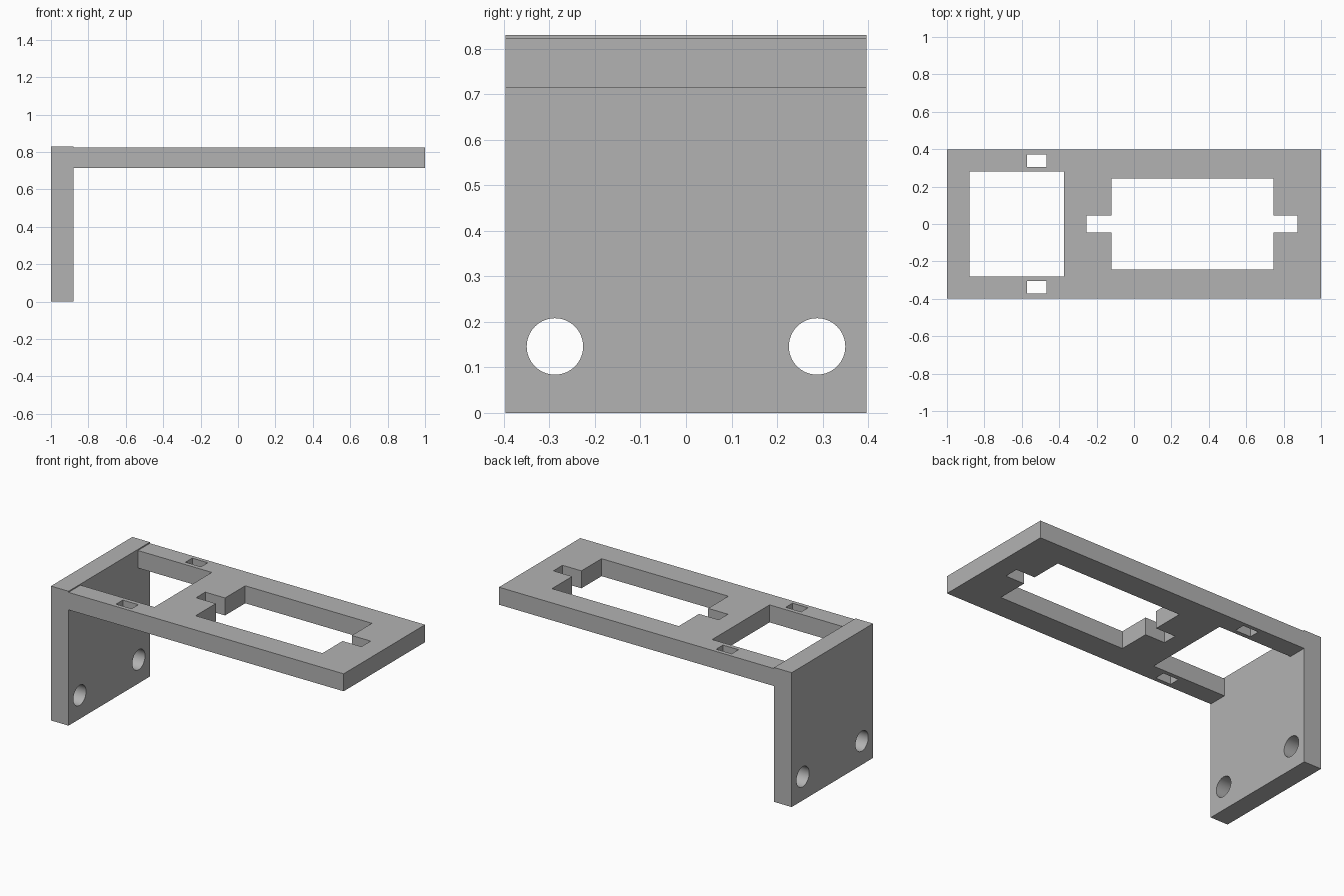
import bpy
import math

cube = bpy.data.objects.get("Cube")
if cube:
    bpy.data.objects.remove(cube, do_unlink=True)

grey = bpy.data.materials.new("plain_grey")
grey.use_nodes = True
colour = (0.45, 0.45, 0.45, 1)
grey.diffuse_color = colour
grey.node_tree.nodes["Principled BSDF"].inputs["Base Color"].default_value = colour

HALF_WIDTH = 0.397
UPRIGHT_X = -0.88
PLATE_BOTTOM, PLATE_TOP = 0.715, 0.823


def box(name, x, y, z):
    """Box spanning the given (low, high) ranges."""
    bpy.ops.mesh.primitive_cube_add(size=1, location=[sum(r) / 2 for r in (x, y, z)])
    ob = bpy.context.object
    ob.name = name
    ob.scale = [r[1] - r[0] for r in (x, y, z)]
    bpy.ops.object.transform_apply(location=True, rotation=True, scale=True)
    ob.data.materials.append(grey)
    return ob


def cut(target, cutter):
    """Subtract the cutter from the target, then discard it."""
    mod = target.modifiers.new("cut", 'BOOLEAN')
    mod.operation = 'DIFFERENCE'
    mod.solver = 'EXACT'
    mod.object = cutter
    bpy.context.view_layer.objects.active = target
    bpy.ops.object.modifier_apply(modifier=mod.name)
    bpy.data.objects.remove(cutter, do_unlink=True)


def cut_window(target, x, y):
    cut(target, box("window_cutter", x, y, (PLATE_BOTTOM - 0.1, PLATE_TOP + 0.1)))


# Upright mounting plate with two round bolt holes
upright = box("upright_plate", (-1, UPRIGHT_X), (-HALF_WIDTH, HALF_WIDTH), (0, 0.83))
for side in (-1, 1):
    bpy.ops.mesh.primitive_cylinder_add(
        vertices=64, radius=0.062, depth=0.4,
        location=(-0.94, side * 0.288, 0.146), rotation=(0, math.pi / 2, 0))
    hole = bpy.context.object
    hole.data.materials.append(grey)
    cut(upright, hole)

# Horizontal arm
arm = box("horizontal_arm", (UPRIGHT_X, 1), (-HALF_WIDTH, HALF_WIDTH),
          (PLATE_BOTTOM, PLATE_TOP))

# Open bay beside the upright
cut_window(arm, (UPRIGHT_X - 0.1, -0.375), (-0.28, 0.28))

# Main opening, with a narrow notch at each end
cut_window(arm, (-0.12, 0.746), (-0.242, 0.242))
cut_window(arm, (-0.255, 0.875), (-0.045, 0.045))

# Strap slots through the side rails
for side in (-1, 1):
    cut_window(arm, (-0.573, -0.467), sorted((side * 0.306, side * 0.372)))

# Crisp edges with smooth hole walls
for ob in (upright, arm):
    bpy.ops.object.select_all(action='DESELECT')
    ob.select_set(True)
    bpy.context.view_layer.objects.active = ob
    bpy.ops.object.shade_smooth_by_angle(angle=math.radians(30))
